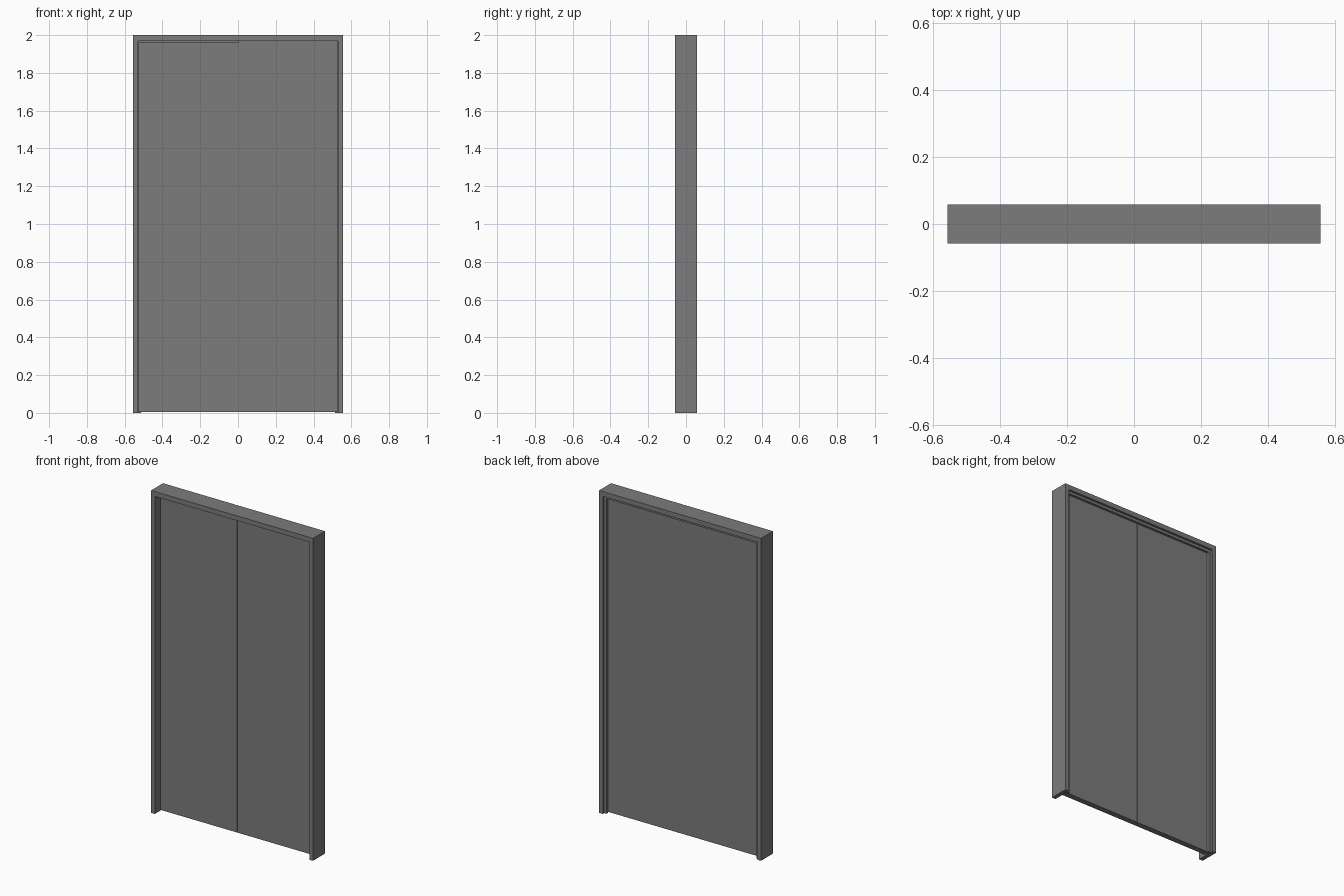
import bpy, bmesh

if "Cube" in bpy.data.objects:
    bpy.data.objects.remove(bpy.data.objects["Cube"])

W, H, D = 0.556, 2.0, 0.0585      # half width, height, half depth
FACE, STOP = 0.026, 0.042         # frame face width, inset of the door stop
HEAD_EXTRA = 0.004                # the head is slightly deeper than the jambs
LEAF_FRONT, LEAF_BACK = -0.006, 0.030
GAP, SEAM, FLOOR_GAP = 0.002, 0.001, 0.006

# Dark grey paint
paint = bpy.data.materials.new("dark_grey")
paint.diffuse_color = (0.2, 0.2, 0.2, 1)
paint.use_nodes = True
paint.node_tree.nodes["Principled BSDF"].inputs["Base Color"].default_value = paint.diffuse_color


def finish(bm, name):
    bmesh.ops.recalc_face_normals(bm, faces=bm.faces[:])
    mesh = bpy.data.meshes.new(name)
    bm.to_mesh(mesh)
    bm.free()
    mesh.materials.append(paint)
    ob = bpy.data.objects.new(name, mesh)
    bpy.context.collection.objects.link(ob)
    return ob


def box(name, lo, hi):
    bm = bmesh.new()
    bmesh.ops.create_cube(bm, size=1)
    for v in bm.verts:
        v.co = [(a + b) / 2 + c * (b - a) for a, b, c in zip(lo, hi, v.co)]
    return finish(bm, name)


# Door frame: stepped section (inset, y) swept up, across and down with mitred corners
section = [(0, -D), (FACE, -D), (FACE, LEAF_BACK), (STOP, LEAF_BACK),
           (STOP, 0.045), (FACE, 0.045), (FACE, D), (0, D)]
bm = bmesh.new()
rings = []
for side, top in ((-1, 0), (-1, 1), (1, 1), (1, 0)):
    rings.append([bm.verts.new((side * (W - i), y, top * (H - i - HEAD_EXTRA * (i > 0))))
                  for i, y in section])
n = len(section)
for a, b in zip(rings, rings[1:]):
    for k in range(n):
        bm.faces.new((a[k], a[(k + 1) % n], b[(k + 1) % n], b[k]))
bm.faces.new(rings[0])
bm.faces.new(rings[-1])
finish(bm, "door_frame")

# Pair of leaves with a narrow seam at the centre; the left one is a touch shorter
outer = W - FACE - GAP
top = H - FACE - HEAD_EXTRA - GAP
for name, x0, x1, z1 in (("left_leaf", -outer, -SEAM, top - 0.008),
                         ("right_leaf", SEAM / 2, outer, top)):
    box(name, (x0, LEAF_FRONT, FLOOR_GAP), (x1, LEAF_BACK - 0.001, z1))
